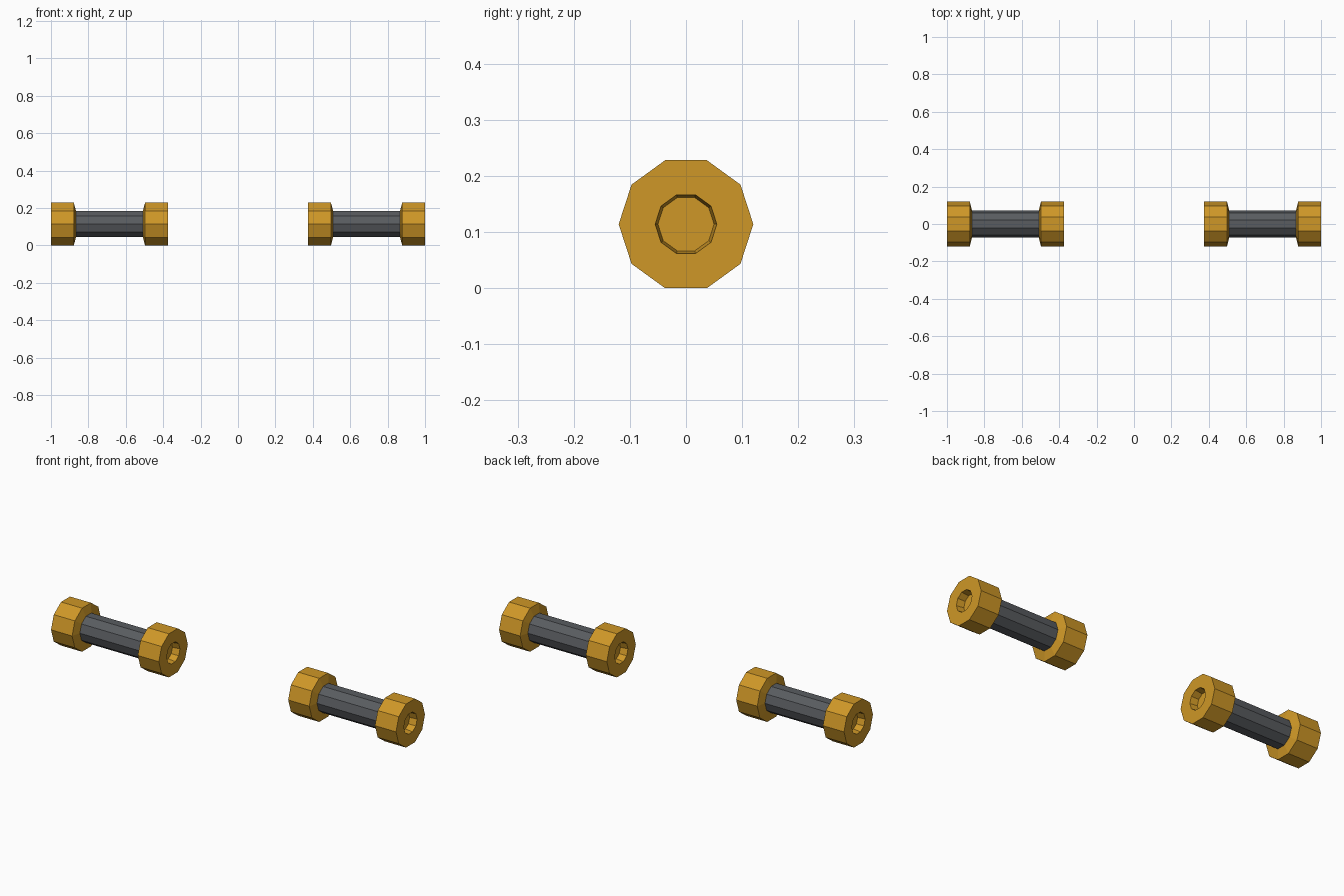
import bpy
import bmesh
import math

cube = bpy.data.objects.get("Cube")
if cube:
    bpy.data.objects.remove(cube, do_unlink=True)

SIDES = 10
RADIUS = 0.12
AXIS_Z = RADIUS * math.cos(math.pi / SIDES)  # rests on a flat side
HALF = 0.3125                                # half length of one dumbbell


def make_material(name, color):
    mat = bpy.data.materials.new(name)
    mat.use_nodes = True
    mat.diffuse_color = color
    mat.node_tree.nodes["Principled BSDF"].inputs["Base Color"].default_value = color
    return mat


gold = make_material("gold", (0.62, 0.31, 0.02, 1))
dark_grey = make_material("dark grey", (0.10, 0.107, 0.117, 1))


def lathe(name, profile, center_x, mat):
    """Turn (x, radius) points around the x axis, capping both ends."""
    bm = bmesh.new()
    rings = []
    for x, r in profile:
        angles = [2 * math.pi * i / SIDES for i in range(SIDES)]
        rings.append([bm.verts.new((x, r * math.cos(a), r * math.sin(a))) for a in angles])
    for a, b in zip(rings, rings[1:]):
        for i in range(SIDES):
            j = (i + 1) % SIDES
            bm.faces.new((a[i], a[j], b[j], b[i]))
    bm.faces.new(rings[0])
    bm.faces.new(rings[-1])
    bmesh.ops.recalc_face_normals(bm, faces=bm.faces)
    mesh = bpy.data.meshes.new(name)
    bm.to_mesh(mesh)
    bm.free()
    mesh.materials.append(mat)
    obj = bpy.data.objects.new(name, mesh)
    obj.location = (center_x, 0, AXIS_Z)
    bpy.context.collection.objects.link(obj)


# Weight: recessed end hole, flat rim, straight side, shallow cone inward
weight = [
    (HALF - 0.04, 0.05),
    (HALF, 0.055),
    (HALF, RADIUS),
    (HALF - 0.122, RADIUS),
    (HALF - 0.134, 0.073),
]

# Two matching dumbbells side by side
for side, sx in (("left", 1), ("right", -1)):
    center = sx * (1 - HALF)
    lathe(f"{side}_handle", [(-0.181, 0.073), (0.181, 0.073)], center, dark_grey)
    for end, ex in (("left", 1), ("right", -1)):
        lathe(f"{side}_dumbbell_{end}_weight", [(ex * x, r) for x, r in weight], center, gold)
